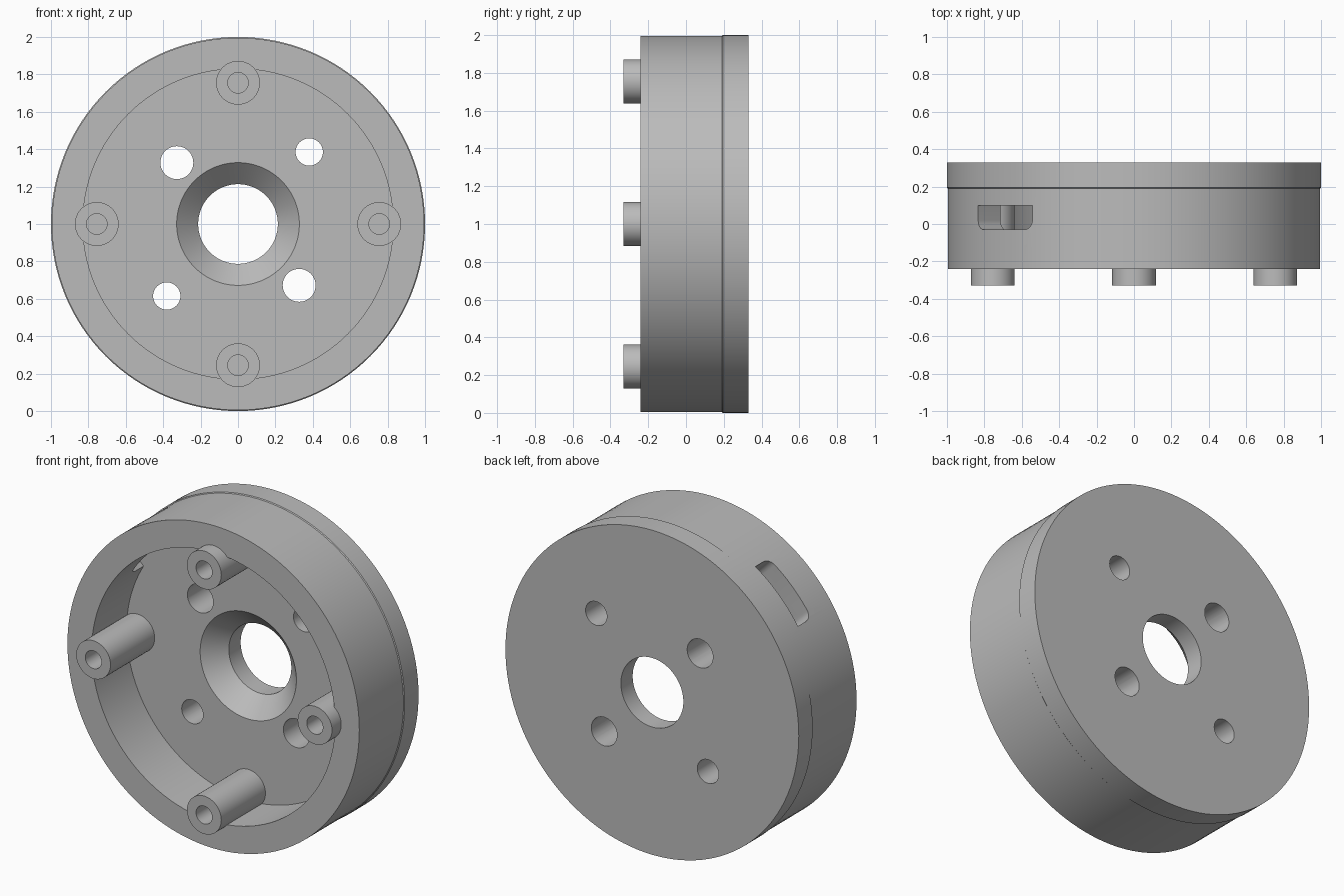
import bpy, bmesh, math
from mathutils import Matrix, Vector

if "Cube" in bpy.data.objects:
    bpy.data.objects.remove(bpy.data.objects["Cube"], do_unlink=True)

CENTRE = Vector((0, 0, 1))
FRONT, FLOOR, BACK = -0.24, 0.10, 0.33

grey = bpy.data.materials.new("plain grey")
grey.use_nodes = True
colour = (0.5, 0.5, 0.5, 1)
grey.diffuse_color = colour
grey.node_tree.nodes["Principled BSDF"].inputs["Base Color"].default_value = colour


def make_object(name, bm):
    bmesh.ops.recalc_face_normals(bm, faces=bm.faces)
    mesh = bpy.data.meshes.new(name)
    bm.to_mesh(mesh)
    bm.free()
    mesh.materials.append(grey)
    obj = bpy.data.objects.new(name, mesh)
    bpy.context.collection.objects.link(obj)
    return obj


def lathe(name, profile, x=0, z=0, sides=64, closed=False):
    """Revolve (radius, y) points about an axis along y."""
    bm = bmesh.new()
    rings = []
    for r, y in profile:
        if r == 0:
            rings.append([bm.verts.new((x, y, z + 1))] * sides)
            continue
        angles = [2 * math.pi * i / sides for i in range(sides)]
        rings.append([bm.verts.new((x + r * math.cos(a), y, z + 1 + r * math.sin(a)))
                      for a in angles])
    pairs = list(zip(rings, rings[1:]))
    if closed:
        pairs.append((rings[-1], rings[0]))
    for a, b in pairs:
        for i in range(sides):
            j = (i + 1) % sides
            bm.faces.new(dict.fromkeys((a[i], a[j], b[j], b[i])))
    return make_object(name, bm)


def cut(target, cutter):
    mod = target.modifiers.new(cutter.name, 'BOOLEAN')
    mod.operation = 'DIFFERENCE'
    mod.solver = 'EXACT'
    mod.object = cutter
    bpy.context.view_layer.objects.active = target
    bpy.ops.object.modifier_apply(modifier=mod.name)
    bpy.data.objects.remove(cutter, do_unlink=True)


def smooth(obj):
    bpy.ops.object.select_all(action='DESELECT')
    obj.select_set(True)
    bpy.context.view_layer.objects.active = obj
    bpy.ops.object.shade_smooth_by_angle(angle=math.radians(30))


# Cup with a slightly wider back plate and a countersunk centre hole
housing = lathe("housing", [
    (0.83, FRONT), (0.995, FRONT), (0.995, 0.19), (1.0, 0.195), (1.0, BACK),
    (0.213, BACK), (0.213, 0.215), (0.328, FLOOR), (0.83, FLOOR)],
    sides=128, closed=True)

# Two pairs of through holes in the floor
for sign in (1, -1):
    for x, z, r in ((-0.327, 0.328, 0.088), (0.381, 0.385, 0.073)):
        cut(housing, lathe("hole_cutter", [(0, 0), (r, 0), (r, 0.5), (0, 0.5)],
                           sign * x, sign * z, 48))

# Wall slot at the upper right, with its two front corners rounded
half, corner, slot_front = 0.205, 0.05, -0.03
outline = [(half, FLOOR), (-half, FLOOR)]
for side, start in ((-1, 180), (1, 270)):
    for step in range(7):
        a = math.radians(start + 15 * step)
        outline.append((side * (half - corner) + corner * math.cos(a),
                        slot_front + corner + corner * math.sin(a)))
bm = bmesh.new()
base = bm.faces.new([bm.verts.new((u, y, 0.7)) for u, y in outline])
extruded = bmesh.ops.extrude_face_region(bm, geom=[base])["geom"]
bmesh.ops.translate(bm, vec=(0, 0, 0.5),
                    verts=[v for v in extruded if isinstance(v, bmesh.types.BMVert)])
turn = Matrix.Translation(CENTRE) @ Matrix.Rotation(math.radians(-45), 4, 'Y')
bmesh.ops.transform(bm, matrix=turn, verts=bm.verts)
cut(housing, make_object("slot_cutter", bm))
smooth(housing)

# Four standing posts with blind screw holes
for name, dx, dz in (("top", 0, 1), ("bottom", 0, -1), ("left", 1, 0), ("right", -1, 0)):
    post = lathe(name + "_post", [
        (0, 0), (0.055, 0), (0.055, -0.33), (0.117, -0.33),
        (0.117, FLOOR + 0.02), (0, FLOOR + 0.02)], 0.755 * dx, 0.755 * dz, 48)
    smooth(post)
